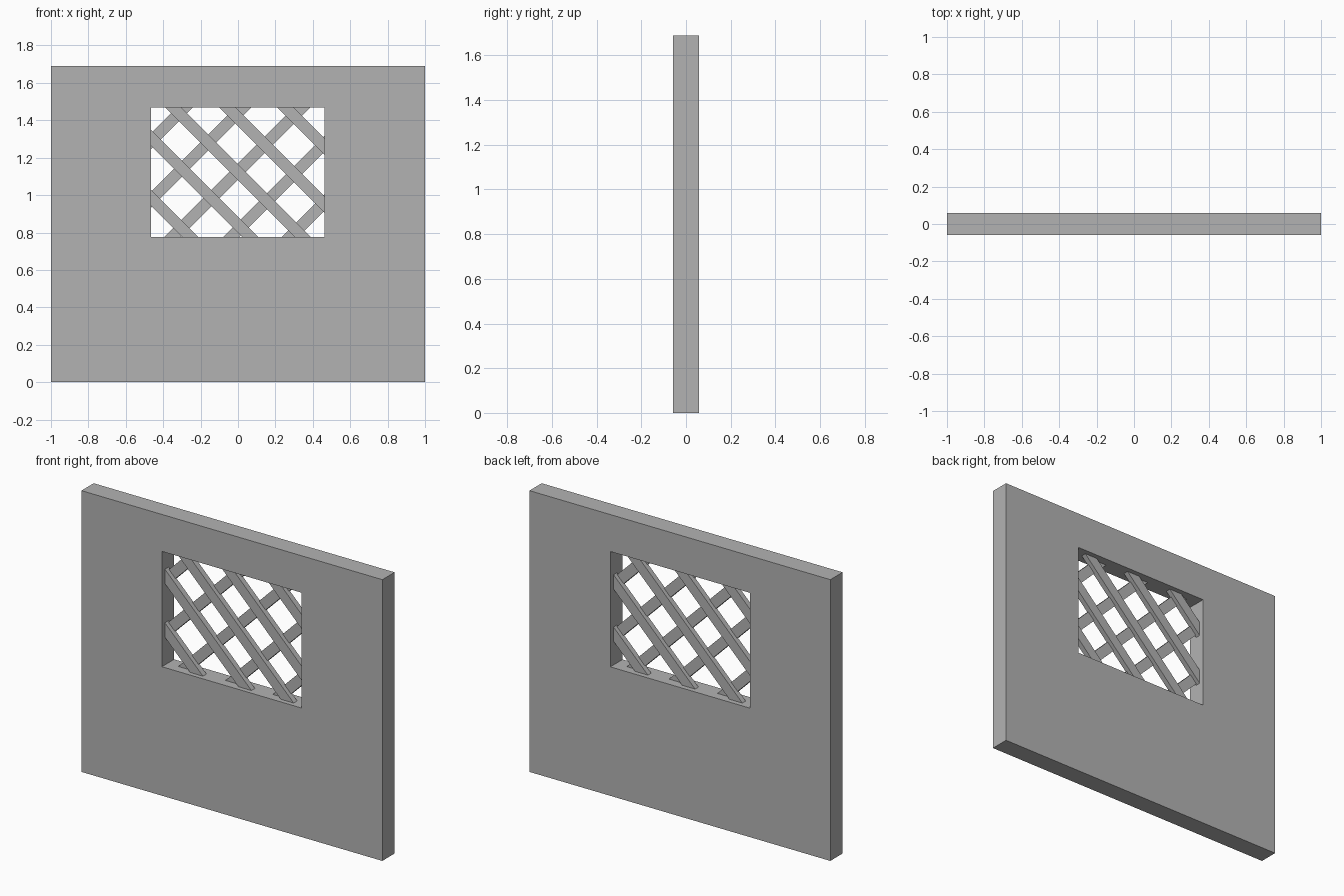
import bpy, bmesh
from math import radians
from mathutils import Matrix, Vector

cube = bpy.data.objects.get("Cube")
if cube:
    bpy.data.objects.remove(cube, do_unlink=True)

grey = bpy.data.materials.new("plain_grey")
grey.use_nodes = True
grey.diffuse_color = (0.45, 0.45, 0.45, 1)
grey.node_tree.nodes["Principled BSDF"].inputs["Base Color"].default_value = grey.diffuse_color

HALF_DEPTH = 0.058
HEIGHT = 1.69
LEFT, RIGHT, BOTTOM, TOP = -0.465, 0.462, 0.775, 1.468   # window opening


def add_object(name, bm):
    bmesh.ops.recalc_face_normals(bm, faces=bm.faces)
    mesh = bpy.data.meshes.new(name)
    bm.to_mesh(mesh)
    bm.free()
    mesh.materials.append(grey)
    obj = bpy.data.objects.new(name, mesh)
    bpy.context.collection.objects.link(obj)


def rectangle(bm, x0, x1, z0, z1):
    corners = ((x0, z0), (x1, z0), (x1, z1), (x0, z1))
    return [bm.verts.new((x, -HALF_DEPTH, z)) for x, z in corners]


# Wall: a ring of faces around the opening, extruded to its thickness
bm = bmesh.new()
outer = rectangle(bm, -1, 1, 0, HEIGHT)
inner = rectangle(bm, LEFT, RIGHT, BOTTOM, TOP)
for i in range(4):
    j = (i + 1) % 4
    bm.faces.new((outer[i], outer[j], inner[j], inner[i]))
extruded = bmesh.ops.extrude_face_region(bm, geom=bm.faces[:], use_keep_orig=True)
moved = [v for v in extruded["geom"] if isinstance(v, bmesh.types.BMVert)]
bmesh.ops.translate(bm, verts=moved, vec=(0, 2 * HALF_DEPTH, 0))
add_object("wall", bm)


def slat(name, x, z, angle, y0, y1, width=0.061):
    """Diagonal bar through (x, z), trimmed to the opening."""
    bm = bmesh.new()
    bmesh.ops.create_cube(bm, size=1)
    place = (Matrix.Translation((x, (y0 + y1) / 2, z))
             @ Matrix.Rotation(radians(angle), 4, "Y")
             @ Matrix.Diagonal((4, y1 - y0, width, 1)))
    bmesh.ops.transform(bm, matrix=place, verts=bm.verts)
    for point, normal in (((LEFT, 0, 0), (-1, 0, 0)), ((RIGHT, 0, 0), (1, 0, 0)),
                          ((0, 0, BOTTOM), (0, 0, -1)), ((0, 0, TOP), (0, 0, 1))):
        bmesh.ops.bisect_plane(bm, geom=bm.verts[:] + bm.edges[:] + bm.faces[:],
                               plane_co=Vector(point), plane_no=Vector(normal),
                               clear_outer=True)
        open_edges = [e for e in bm.edges if e.is_boundary]
        if open_edges:
            bmesh.ops.holes_fill(bm, edges=open_edges)
    add_object(name, bm)


# Lattice: falling slats in front, rising slats behind
for i, z in enumerate((0.52, 0.842, 1.123, 1.412, 1.722)):
    slat(f"falling_slat_{i + 1}", 0, z, 45, -0.03, 0.004)
for i in range(5):
    slat(f"rising_slat_{i + 1}", 0, 1.126 + (i - 2) * 0.314, -45, -0.004, 0.028)
